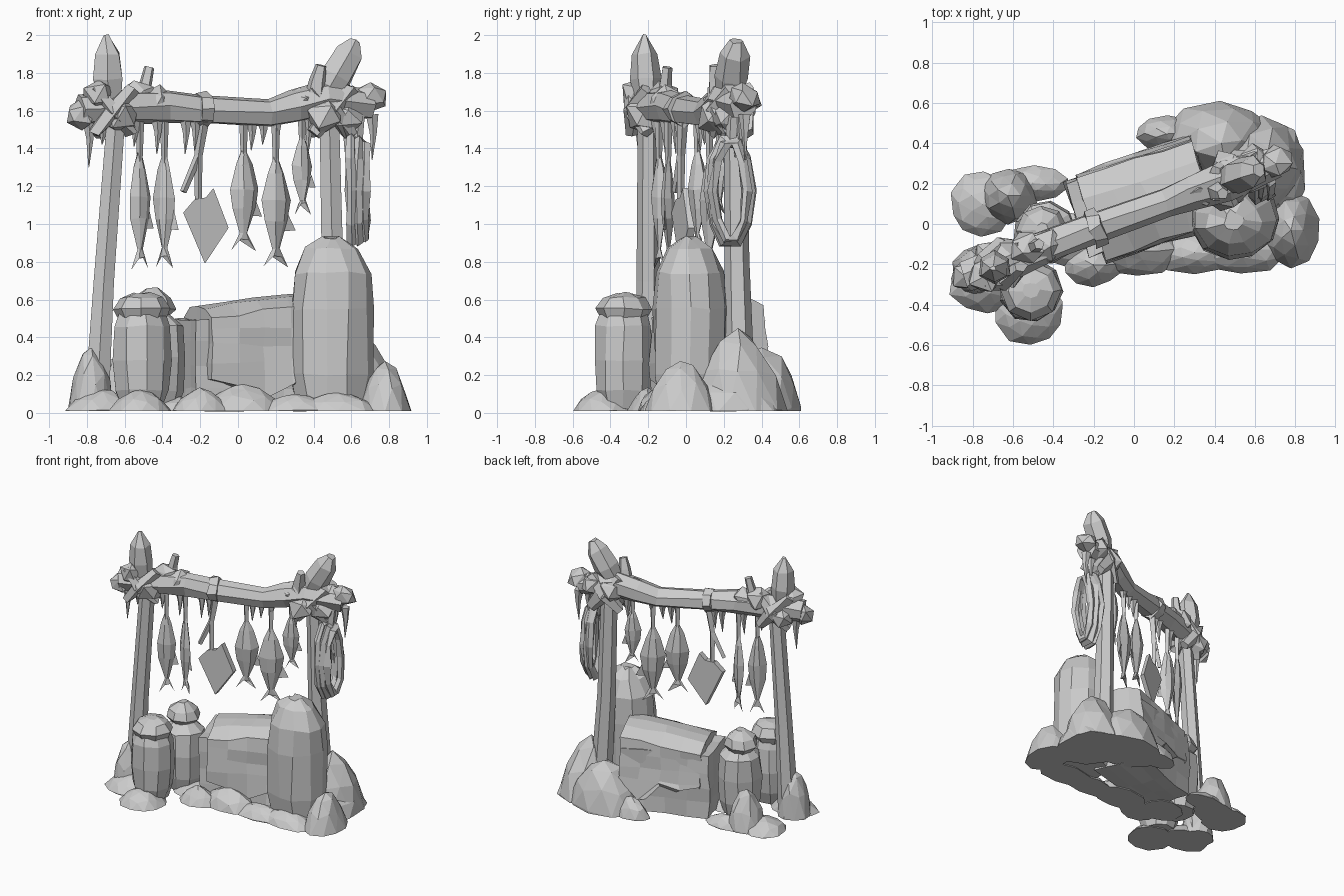
import bpy, bmesh, math, random
from mathutils import Vector, Matrix

random.seed(4)
if "Cube" in bpy.data.objects:
    bpy.data.objects.remove(bpy.data.objects["Cube"])

mat = bpy.data.materials.new("stone grey")
mat.use_nodes = True
GREY = (0.6, 0.6, 0.6, 1)
mat.diffuse_color = GREY
mat.node_tree.nodes["Principled BSDF"].inputs["Base Color"].default_value = GREY


def finish(name, bm):
    bmesh.ops.recalc_face_normals(bm, faces=bm.faces)
    mesh = bpy.data.meshes.new(name)
    bm.to_mesh(mesh)
    bm.free()
    mesh.materials.append(mat)
    obj = bpy.data.objects.new(name, mesh)
    bpy.context.collection.objects.link(obj)


def jitter(bm, amount):
    for v in bm.verts:
        v.co += Vector([random.uniform(-amount, amount) for _ in range(3)])


def skin(bm, rings):
    """Join rings of vertices and close both ends."""
    for a, b in zip(rings, rings[1:]):
        for i in range(len(a)):
            j = (i + 1) % len(a)
            bm.faces.new((a[i], a[j], b[j], b[i]))
    bm.faces.new(rings[0])
    bm.faces.new(rings[-1])


def lathe(name, loc, profile, sides=9, rough=0.012, depth=1.0):
    bm = bmesh.new()
    rings = []
    for r, z in profile:
        rings.append([bm.verts.new((r * math.cos(math.tau * i / sides),
                                    r * depth * math.sin(math.tau * i / sides), z))
                      for i in range(sides)])
    skin(bm, rings)
    jitter(bm, rough)
    bmesh.ops.translate(bm, verts=bm.verts, vec=loc)
    finish(name, bm)


def tube(name, path, sides=6, rough=0.0, closed=False):
    """Sweep a polygon along points (x, y, z, radius)."""
    bm = bmesh.new()
    pts = [Vector(p[:3]) for p in path]
    n, rings = len(pts), []
    for k, p in enumerate(path):
        a = pts[(k - 1) % n] if closed else pts[max(k - 1, 0)]
        b = pts[(k + 1) % n] if closed else pts[min(k + 1, n - 1)]
        t = (b - a).normalized()
        ref = Vector((1, 0, 0)) if closed or abs(t.z) > 0.7 else Vector((0, 0, 1))
        u = t.cross(ref).normalized()
        w = t.cross(u)
        rings.append([bm.verts.new(pts[k] + p[3] * (u * math.cos(math.tau * i / sides)
                      + w * math.sin(math.tau * i / sides))) for i in range(sides)])
    if closed:
        for a, b in zip(rings, rings[1:] + rings[:1]):
            for i in range(sides):
                j = (i + 1) % sides
                bm.faces.new((a[i], a[j], b[j], b[i]))
    else:
        skin(bm, rings)
    jitter(bm, rough)
    finish(name, bm)


def rock(name, loc, size, rough=0.12, taper=0.0, ground=False):
    """Faceted lump; a ground rock is cut flat at the floor."""
    bm = bmesh.new()
    bmesh.ops.create_icosphere(bm, subdivisions=2 if max(size) > 0.13 else 1, radius=1)
    jitter(bm, rough)
    for v in bm.verts:
        narrow = 1 - taper * max(v.co.z, 0)
        v.co = Vector((v.co.x * size[0] * narrow, v.co.y * size[1] * narrow,
                       v.co.z * size[2])) + Vector(loc)
    if ground:
        geom = bm.verts[:] + bm.edges[:] + bm.faces[:]
        bmesh.ops.bisect_plane(bm, geom=geom, plane_co=(0, 0, 0.01),
                               plane_no=(0, 0, -1), clear_outer=True)
        bmesh.ops.holes_fill(bm, edges=[e for e in bm.edges if e.is_boundary])
    finish(name, bm)


def beam_y(x):
    return 0.05 + 0.37 * x


# Posts and sagging crossbeam
tube("left_post", [(-0.75, -0.2, 0.02, 0.075), (-0.71, -0.2, 0.7, 0.062),
                   (-0.65, -0.2, 1.5, 0.056), (-0.68, -0.21, 1.75, 0.06)])
tube("left_post_tip", [(-0.67, -0.21, 1.64, 0.06), (-0.69, -0.21, 1.77, 0.085),
                       (-0.69, -0.22, 1.9, 0.072), (-0.7, -0.22, 2.0, 0.012)], 6, 0.005)
tube("right_post", [(0.54, 0.29, 0.02, 0.08), (0.5, 0.27, 0.8, 0.066),
                    (0.485, 0.26, 1.5, 0.06), (0.48, 0.24, 1.7, 0.06)])
tube("right_post_tip", [(0.46, 0.22, 1.66, 0.06), (0.52, 0.24, 1.78, 0.09),
                        (0.59, 0.26, 1.9, 0.08), (0.62, 0.27, 1.97, 0.035)], 6, 0.006)
beam = [(-0.84, 1.6, 0.08), (-0.6, 1.62, 0.095), (-0.38, 1.62, 0.085), (-0.19, 1.605, 0.078),
        (0.16, 1.585, 0.07), (0.3, 1.62, 0.085), (0.45, 1.66, 0.1), (0.7, 1.63, 0.08)]
tube("crossbeam", [(x, beam_y(x), z, r) for x, z, r in beam], 7, 0.008)
tube("beam_binding", [(x, beam_y(x), 1.61, 0.092) for x in (-0.22, -0.16)], 8, 0.01)
tube("left_branch", [(-0.5, -0.12, 1.62, 0.06), (-0.49, -0.11, 1.74, 0.035),
                     (-0.47, -0.1, 1.83, 0.028)], 5)
tube("right_branch", [(0.4, 0.17, 1.64, 0.06), (0.42, 0.16, 1.76, 0.045),
                      (0.44, 0.15, 1.84, 0.03)], 5)

# Thick lashings crossing at the post tops
for x, y in ((-0.66, -0.2), (0.5, 0.24)):
    for tilt in (-1, 1):
        for side in (-1, 1):
            tube("lashing", [(x - 0.1, y - 0.04 + side * 0.05, 1.6 - tilt * 0.12, 0.035),
                             (x, y + side * 0.075, 1.6, 0.055),
                             (x + 0.1, y + 0.04 + side * 0.05, 1.6 + tilt * 0.12, 0.035)], 5, 0.012)

# Lumps gathered on the beam ends
for x, dy, z, s in [(-0.84, 0, 1.58, 0.075), (-0.74, -0.03, 1.69, 0.085), (-0.63, -0.04, 1.57, 0.1),
                    (-0.71, 0.05, 1.56, 0.09), (-0.54, 0.02, 1.67, 0.09), (-0.43, 0, 1.65, 0.085),
                    (0.33, 0, 1.64, 0.085), (0.45, -0.05, 1.57, 0.1), (0.46, 0.05, 1.64, 0.1),
                    (0.57, -0.02, 1.56, 0.1), (0.6, 0.04, 1.65, 0.09), (0.7, 0, 1.67, 0.09)]:
    rock("beam_lump", (x, beam_y(x) + dy, z), (s, s, s), 0.2)

# Icicles
for x, z, length in [(-0.79, 1.55, 0.25), (-0.72, 1.52, 0.1), (-0.55, 1.55, 0.14),
                     (-0.43, 1.57, 0.2), (-0.28, 1.57, 0.2), (-0.23, 1.57, 0.18),
                     (0.07, 1.55, 0.16), (0.13, 1.55, 0.13), (0.2, 1.55, 0.12),
                     (0.37, 1.57, 0.2), (0.57, 1.55, 0.2), (0.64, 1.58, 0.18), (0.71, 1.58, 0.24)]:
    y = beam_y(x)
    tube("icicle", [(x, y, z, 0.035), (x + 0.006, y, z - length * 0.4, 0.02),
                    (x, y, z - length, 0.002)], 5)


# Hanging fish: string, faceted body, forked tail
def fish(x, top, bottom, width, turn):
    y, h = beam_y(x), top - bottom
    tube("fish_string", [(x, y, 1.58, 0.025), (x, y, top - 0.08, 0.014)], 4)
    profile = [(0.1, 1), (0.6, 0.84), (1, 0.6), (0.85, 0.42), (0.25, 0.17), (0.85, 0.0)]
    bm = bmesh.new()
    rings = []
    for k, (w, t) in enumerate(profile):
        thick = 0.01 if k == 5 else 0.5 * w * width
        rings.append([bm.verts.new((sx * w * width, sy * thick, t * h))
                      for sx, sy in ((-1, 0), (-0.3, -1), (0.4, -1), (1, 0), (0.4, 1), (-0.3, 1))])
    for i in (1, 2, 4, 5):
        rings[-1][i].co.z += 0.06
    skin(bm, rings)
    # side fin
    fin = [bm.verts.new(p) for p in ((width * 0.85, 0, h * 0.5), (width * 1.35, 0, h * 0.33),
                                     (width * 0.55, 0, h * 0.33))]
    bm.faces.new(fin)
    jitter(bm, 0.005)
    bmesh.ops.transform(bm, verts=bm.verts, matrix=Matrix.Translation((x, y, bottom))
                        @ Matrix.Rotation(turn, 4, 'Z'))
    finish("hanging_fish", bm)


for f in [(-0.52, 1.4, 0.76, 0.065, 0.6), (-0.39, 1.38, 0.77, 0.06, -0.3),
          (0.03, 1.4, 0.86, 0.085, 0.5), (0.2, 1.36, 0.77, 0.09, 0.6),
          (0.34, 1.48, 1.05, 0.06, 0.5)]:
    fish(*f)

# Flat hanging hide on two ropes
bm = bmesh.new()
outline = [(-0.29, 1.06), (-0.175, 0.79), (-0.05, 0.98), (-0.13, 1.19), (-0.17, 1.14), (-0.23, 1.13)]
rings = [[bm.verts.new((x, beam_y(x) + d, z)) for x, z in outline] for d in (-0.02, 0.02)]
skin(bm, rings)
finish("hanging_hide", bm)
for x, bottom in ((-0.29, 1.17), (-0.21, 1.08)):
    tube("hide_rope", [(-0.18, -0.017, 1.56, 0.03), (-0.21, -0.027, 1.36, 0.022),
                       (x, beam_y(x), bottom, 0.018)], 4)

# Coil of rope at the beam's end
for k in range(3):
    loop = []
    for i in range(10):
        a = math.tau * i / 10
        loop.append((0.6 + 0.035 * k, 0.235 + (0.11 - 0.012 * k) * math.cos(a),
                     1.175 + (0.295 - 0.015 * k) * math.sin(a), 0.027))
    tube("rope_coil", loop, 5, 0.01, closed=True)
tube("coil_hanger", [(0.64, 0.25, 1.6, 0.035), (0.63, 0.24, 1.42, 0.03)], 5)

# Storage jars
lathe("front_jar", (-0.51, -0.33, 0), [(0.11, 0.02), (0.145, 0.12), (0.158, 0.28), (0.148, 0.46),
                                       (0.125, 0.52)], 9, 0.006)
lathe("front_jar_lid", (-0.51, -0.33, 0), [(0.125, 0.5), (0.148, 0.55), (0.11, 0.61), (0.04, 0.635)],
      8, 0.006)
lathe("back_jar", (-0.44, -0.04, 0), [(0.12, 0.02), (0.15, 0.12), (0.162, 0.3), (0.145, 0.46),
                                      (0.08, 0.52)], 9, 0.006)
lathe("back_jar_lid", (-0.455, -0.03, 0), [(0.075, 0.5), (0.125, 0.55), (0.1, 0.61), (0.035, 0.66)],
      8, 0.006)

# Tall domed boulder
lathe("tall_boulder", (0.495, 0.02, 0),
      [(0.19, 0.02), (0.222, 0.2), (0.225, 0.55), (0.21, 0.74), (0.14, 0.87), (0.05, 0.925)],
      11, 0.012, 0.86)


# Chest with a draped cover that sags towards front and back
def block(name, size, loc, ragged=0.0, lift=0.0):
    bm = bmesh.new()
    bmesh.ops.create_cube(bm, size=1)
    bmesh.ops.subdivide_edges(bm, edges=bm.edges[:], cuts=3, use_grid_fill=True)
    for v in bm.verts:
        x, y, z = v.co
        flare = 1 + ragged * (0.5 - z)
        v.co = Vector((x * size[0], y * size[1] * flare, z * size[2]))
        if z < -0.4:
            v.co.z += random.uniform(-ragged, ragged)
        if z > 0.4:
            v.co.z += lift * (x + 1 - 4 * y * y)
    jitter(bm, 0.01)
    bmesh.ops.transform(bm, verts=bm.verts, matrix=Matrix.Translation(loc)
                        @ Matrix.Rotation(math.radians(19), 4, 'Z'))
    finish(name, bm)


block("chest", (0.66, 0.38, 0.48), (0.03, 0.13, 0.255))
block("chest_cover", (0.6, 0.42, 0.36), (0.07, 0.12, 0.36), 0.12, 0.07)

# Ground mounds and rocks
for x, y, sx, sy, h, taper in [
        (-0.78, -0.23, 0.12, 0.13, 0.35, 0.15), (-0.62, 0.14, 0.14, 0.14, 0.3, 0.2),
        (-0.75, 0.1, 0.16, 0.17, 0.09, 0.3), (-0.5, 0.2, 0.18, 0.09, 0.08, 0.3),
        (-0.52, -0.44, 0.17, 0.17, 0.12, 0.4), (-0.73, -0.3, 0.19, 0.14, 0.12, 0.4),
        (-0.2, -0.2, 0.15, 0.11, 0.12, 0.4), (0.02, -0.13, 0.22, 0.13, 0.14, 0.3),
        (0.3, -0.14, 0.22, 0.11, 0.09, 0.4), (0.52, -0.13, 0.24, 0.12, 0.1, 0.4),
        (0.78, -0.03, 0.14, 0.2, 0.27, 0.35), (0.63, 0.28, 0.22, 0.25, 0.43, 0.3),
        (0.42, 0.41, 0.27, 0.2, 0.34, 0.15), (0.69, 0.25, 0.17, 0.26, 0.2, 0.3),
        (0.16, 0.45, 0.15, 0.09, 0.14, 0.3), (-0.32, -0.08, 0.16, 0.14, 0.08, 0.3)]:
    rock("ground_mound", (x, y, 0.01), (sx, sy, h), 0.06, taper, True)
